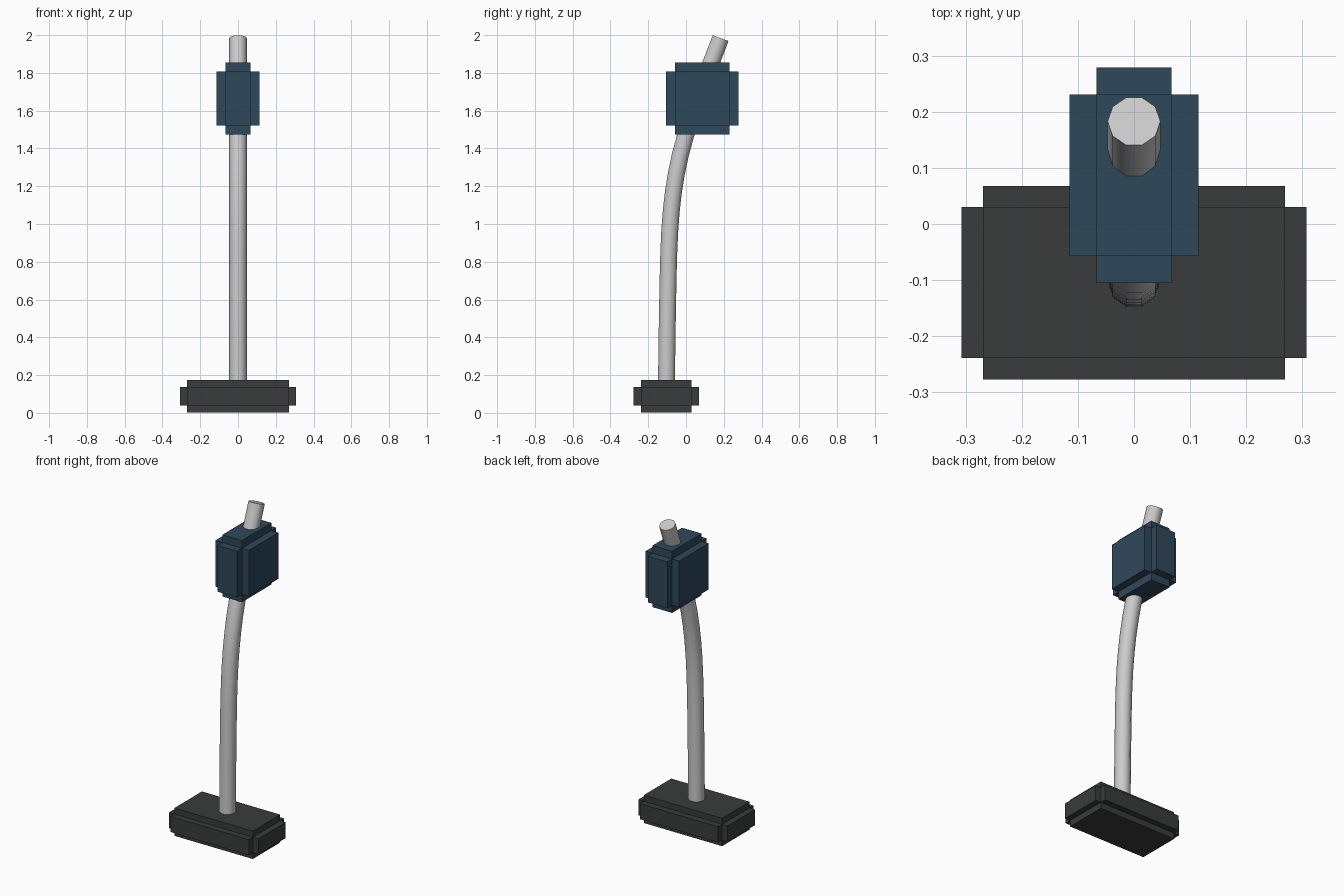
import bpy, bmesh
from mathutils import Vector

if "Cube" in bpy.data.objects:
    bpy.data.objects.remove(bpy.data.objects["Cube"])


def material(name, rgb):
    m = bpy.data.materials.new(name)
    m.diffuse_color = (*rgb, 1)
    m.use_nodes = True
    m.node_tree.nodes["Principled BSDF"].inputs["Base Color"].default_value = m.diffuse_color
    return m


def padded_box(name, lo, hi, depth, mat):
    """Core box with every face extruded outward on its own (notched edges)."""
    lo, hi = Vector(lo), Vector(hi)
    bm = bmesh.new()
    bmesh.ops.create_cube(bm, size=1)
    for v in bm.verts:
        v.co = Vector([lo[i] + (v.co[i] + 0.5) * (hi[i] - lo[i]) for i in range(3)])
    bm.normal_update()
    for f in bmesh.ops.extrude_discrete_faces(bm, faces=bm.faces[:])["faces"]:
        f.normal_update()
        bmesh.ops.translate(bm, vec=f.normal * depth, verts=f.verts)
    me = bpy.data.meshes.new(name)
    bm.to_mesh(me)
    bm.free()
    me.materials.append(mat)
    ob = bpy.data.objects.new(name, me)
    bpy.context.collection.objects.link(ob)
    return ob


charcoal = material("charcoal", (0.042, 0.045, 0.045))
navy = material("navy", (0.028, 0.065, 0.102))

# Foot plate and the block near the top of the pole
padded_box("base", (-0.269, -0.239, 0.04), (0.269, 0.03, 0.137), 0.038, charcoal)
padded_box("head_block", (-0.067, -0.057, 1.521), (0.067, 0.231, 1.808), 0.048, navy)

# Bent pole: ten-sided tube along a curve of (y, z, slope dy/dz, handle length)
path = [(-0.104, 0.06, 0.01, 0.15), (-0.096, 0.65, 0.02, 0.3),
        (-0.002, 1.47, 0.30, 0.28), (0.183, 1.984, 0.36, 0.15)]
cu = bpy.data.curves.new("pole", "CURVE")
cu.dimensions = "3D"
cu.bevel_depth = 0.047
cu.bevel_resolution = 3
cu.resolution_u = 8
cu.use_fill_caps = True
sp = cu.splines.new("BEZIER")
sp.bezier_points.add(len(path) - 1)
for p, (y, z, slope, length) in zip(sp.bezier_points, path):
    p.handle_left_type = p.handle_right_type = "FREE"
    p.co = (0, y, z)
    p.handle_left = (0, y - slope * length, z - length)
    p.handle_right = (0, y + slope * length, z + length)
pole = bpy.data.objects.new("pole", cu)
bpy.context.collection.objects.link(pole)
bpy.context.view_layer.objects.active = pole
pole.select_set(True)
bpy.ops.object.convert(target="MESH")
bpy.ops.object.shade_smooth_by_angle(angle=0.7)
